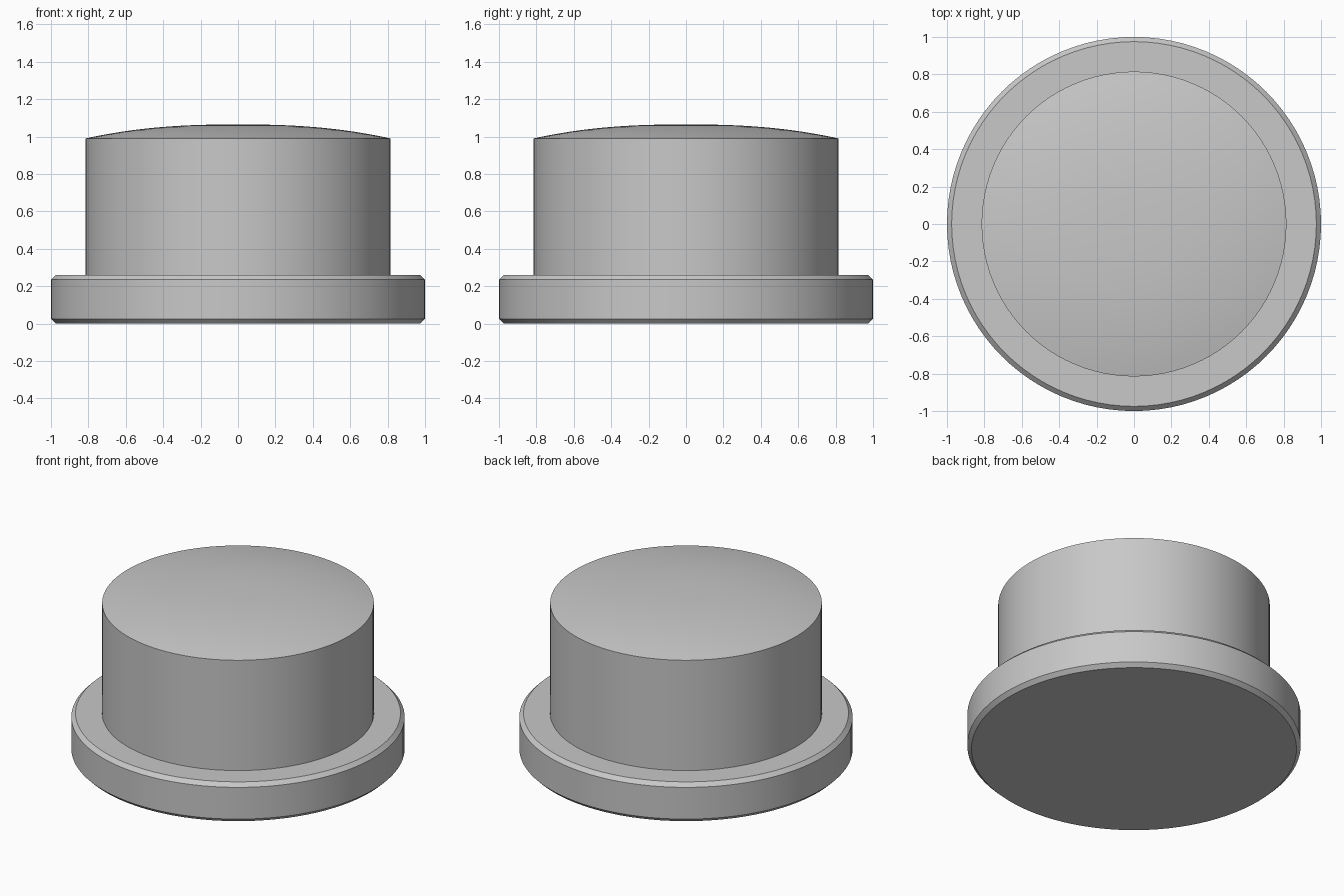
import bpy, bmesh, math

SEGMENTS = 96

cube = bpy.data.objects.get("Cube")
if cube:
    bpy.data.objects.remove(cube, do_unlink=True)

grey = bpy.data.materials.new("light grey")
grey.use_nodes = True
colour = (0.58, 0.58, 0.58, 1)
grey.diffuse_color = colour
grey.node_tree.nodes["Principled BSDF"].inputs["Base Color"].default_value = colour


def lathe(name, profile):
    """Spin an (r, z) profile, starting and ending on the axis, around z."""
    bm = bmesh.new()
    verts = [bm.verts.new((r, 0, z)) for r, z in profile]
    edges = [bm.edges.new(pair) for pair in zip(verts, verts[1:])]
    bmesh.ops.spin(bm, geom=verts + edges, cent=(0, 0, 0), axis=(0, 0, 1),
                   angle=math.tau, steps=SEGMENTS, use_duplicate=False)
    bmesh.ops.remove_doubles(bm, verts=bm.verts, dist=0.0005)
    bmesh.ops.recalc_face_normals(bm, faces=bm.faces)
    mesh = bpy.data.meshes.new(name)
    bm.to_mesh(mesh)
    bm.free()
    mesh.materials.append(grey)
    obj = bpy.data.objects.new(name, mesh)
    bpy.context.collection.objects.link(obj)
    bpy.ops.object.select_all(action='DESELECT')
    obj.select_set(True)
    bpy.context.view_layer.objects.active = obj
    bpy.ops.object.shade_smooth_by_angle(angle=math.radians(8))
    return obj


# Base flange with chamfered rims
height, chamfer = 0.26, 0.025
lathe("base_flange", [(0, 0), (1 - chamfer, 0), (1, chamfer),
                      (1, height - chamfer), (1 - chamfer, height), (0, height)])

# Barrel with a shallow domed top
radius, shoulder, rise, rings = 0.815, 0.99, 0.075, 16
dome = [(radius * (1 - i / rings),
         shoulder + rise * (1 - (1 - i / rings) ** 2.4)) for i in range(rings + 1)]
lathe("domed_barrel", [(0, height - 0.05), (radius, height - 0.05)] + dome)
